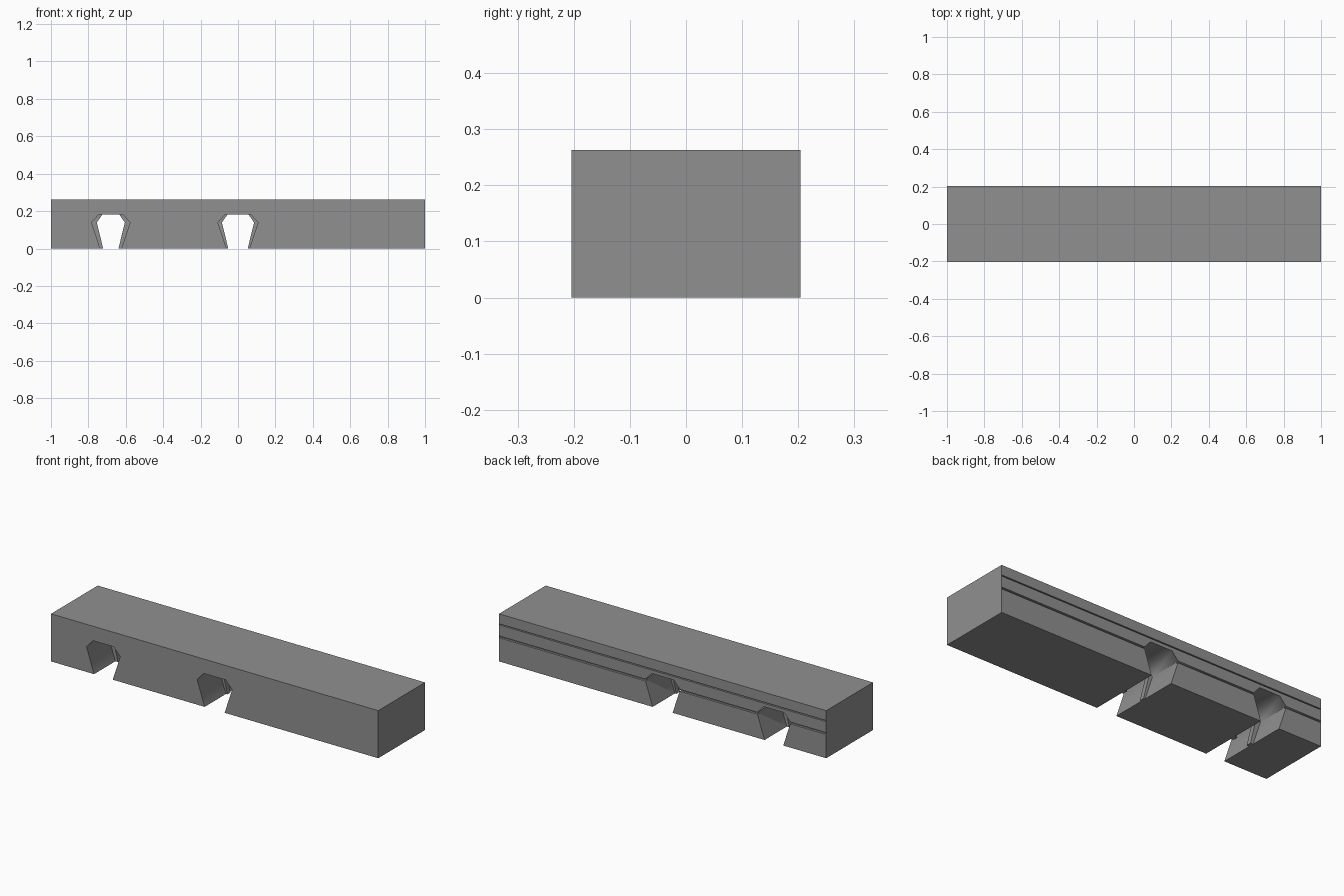
import bpy, bmesh, math

if "Cube" in bpy.data.objects:
    bpy.data.objects.remove(bpy.data.objects["Cube"])

L, W, H = 2.0, 0.408, 0.263      # block size
RIB = (-0.018, 0.010)            # y range of the narrow rib inside each opening


def prism(name, profile, y0, y1):
    """Extrude an x-z profile along y."""
    bm = bmesh.new()
    face = bm.faces.new([bm.verts.new((x, y0, z)) for x, z in profile])
    ext = bmesh.ops.extrude_face_region(bm, geom=[face])
    moved = [v for v in ext["geom"] if isinstance(v, bmesh.types.BMVert)]
    bmesh.ops.translate(bm, verts=moved, vec=(0, y1 - y0, 0))
    bmesh.ops.recalc_face_normals(bm, faces=bm.faces)
    mesh = bpy.data.meshes.new(name)
    bm.to_mesh(mesh)
    bm.free()
    ob = bpy.data.objects.new(name, mesh)
    bpy.context.collection.objects.link(ob)
    return ob


def rect(x0, x1, z0, z1):
    return [(x0, z0), (x1, z0), (x1, z1), (x0, z1)]


def opening(cx, foot, wide, top, z_top):
    """Symmetric arch profile, its foot carried below the ground."""
    z_mid, z_low = 0.139, -0.03
    low = foot + (wide - foot) * z_low / z_mid
    half = [(low, z_low), (wide, z_mid), (top, z_top)]
    return [(cx + x, z) for x, z in half] + [(cx - x, z) for x, z in reversed(half)]


def cut(target, cutter):
    """Subtract the cutter and remove it."""
    cutter.hide_render = True
    mod = target.modifiers.new("cut", 'BOOLEAN')
    mod.operation = 'DIFFERENCE'
    mod.solver = 'EXACT'
    mod.object = cutter
    bpy.context.view_layer.objects.active = target
    bpy.ops.object.modifier_apply(modifier=mod.name)
    bpy.data.objects.remove(cutter, do_unlink=True)


# Main block, dark grey
block = prism("wall_block", rect(-L / 2, L / 2, 0, H), -W / 2, W / 2)
grey = bpy.data.materials.new("dark_grey")
grey.diffuse_color = (0.28, 0.28, 0.28, 1)
grey.use_nodes = True
grey.node_tree.nodes["Principled BSDF"].inputs["Base Color"].default_value = grey.diffuse_color
block.data.materials.append(grey)

# Two faceted openings, each with a narrower rib halfway through
for cx, inner, outer in ((-0.68, 0.075, 0.103), (0.0, 0.086, 0.107)):
    cut(block, prism("rib_cutter", opening(cx, inner - 0.034, inner, inner - 0.03, 0.182), -0.3, 0.3))
    for y0, y1 in ((-0.3, RIB[0]), (RIB[1], 0.3)):
        cut(block, prism("mouth_cutter", opening(cx, outer - 0.046, outer, outer - 0.04, 0.183), y0, y1))

# Two thin seams along the back, closed at the ends
for z, t in ((0.205, 0.006), (0.136, 0.010)):
    e = L / 2 - 0.002
    cut(block, prism("seam_cutter", rect(-e, e, z - t / 2, z + t / 2), W / 2 - 0.012, 0.3))

# Smooth the inside of the openings, keep the block edges sharp
bpy.ops.object.select_all(action='DESELECT')
block.select_set(True)
bpy.context.view_layer.objects.active = block
bpy.ops.object.shade_smooth_by_angle(angle=math.radians(65))
